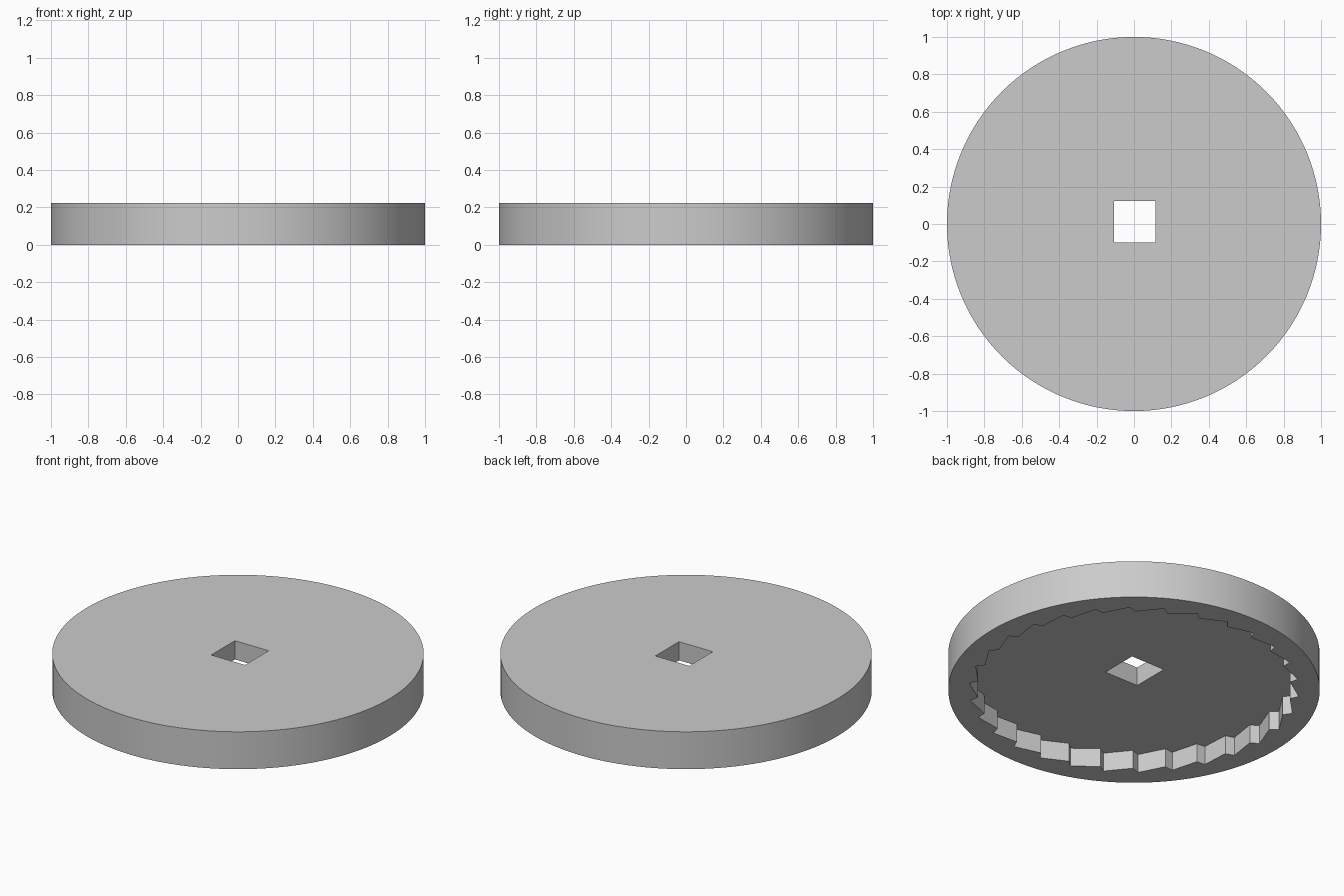
import bpy
import bmesh
from math import cos, sin, radians

# Main dimensions
RADIUS, HEIGHT = 1.0, 0.222
RECESS = 0.111
ROOT, TIP = 0.889, 0.844      # outer and inner radius of the ratchet teeth
TEETH = 30
HOLE = 0.111                  # half width of the square hole
HOLE_X, HOLE_Y = 0.005, 0.011

cube = bpy.data.objects.get("Cube")
if cube:
    bpy.data.objects.remove(cube, do_unlink=True)

grey = bpy.data.materials.new("light grey")
grey.use_nodes = True
grey.diffuse_color = (0.6, 0.6, 0.6, 1)
grey.node_tree.nodes["Principled BSDF"].inputs["Base Color"].default_value = (0.6, 0.6, 0.6, 1)


def polar(r, degrees):
    a = radians(degrees)
    return r * cos(a), r * sin(a)


# Outlines of the rim, the internal ratchet and the square hole
rim = [polar(RADIUS, 360 * i / 128) for i in range(128)]
pitch = 360 / TEETH
ratchet = []
for i in range(TEETH):
    ratchet += [polar(ROOT, i * pitch + 0.6), polar(TIP, i * pitch + 2.4)]
square = [(HOLE_X + sx * HOLE, HOLE_Y + sy * HOLE)
          for sx, sy in ((-1, -1), (1, -1), (1, 1), (-1, 1))]

bm = bmesh.new()


def wall(outline, z0, z1):
    """Upright wall along a closed outline; returns its bottom and top edges."""
    low = [bm.verts.new((x, y, z0)) for x, y in outline]
    high = [bm.verts.new((x, y, z1)) for x, y in outline]
    n = len(outline)
    for i in range(n):
        j = (i + 1) % n
        bm.faces.new((low[i], low[j], high[j], high[i]))

    def loop(vs):
        return [bm.edges.get((vs[i], vs[(i + 1) % n])) for i in range(n)]
    return loop(low), loop(high)


def fill(*loops):
    """Flat face between an outer and an inner loop."""
    bmesh.ops.triangle_fill(bm, use_beauty=True, use_dissolve=False,
                            edges=[e for lp in loops for e in lp])


rim_low, rim_high = wall(rim, 0, HEIGHT)
teeth_low, teeth_high = wall(ratchet, 0, RECESS)
hole_low, hole_high = wall(square, RECESS, HEIGHT)

fill(rim_low, teeth_low)      # underside of the rim
fill(teeth_high, hole_low)    # recess floor
fill(rim_high, hole_high)     # top face
bmesh.ops.recalc_face_normals(bm, faces=bm.faces[:])

mesh = bpy.data.meshes.new("ratchet_disc")
bm.to_mesh(mesh)
bm.free()
mesh.materials.append(grey)
disc = bpy.data.objects.new("ratchet_disc", mesh)
bpy.context.collection.objects.link(disc)

# Smooth rim with crisp edges
bpy.ops.object.select_all(action='DESELECT')
disc.select_set(True)
bpy.context.view_layer.objects.active = disc
bpy.ops.object.shade_smooth_by_angle(angle=radians(25))
